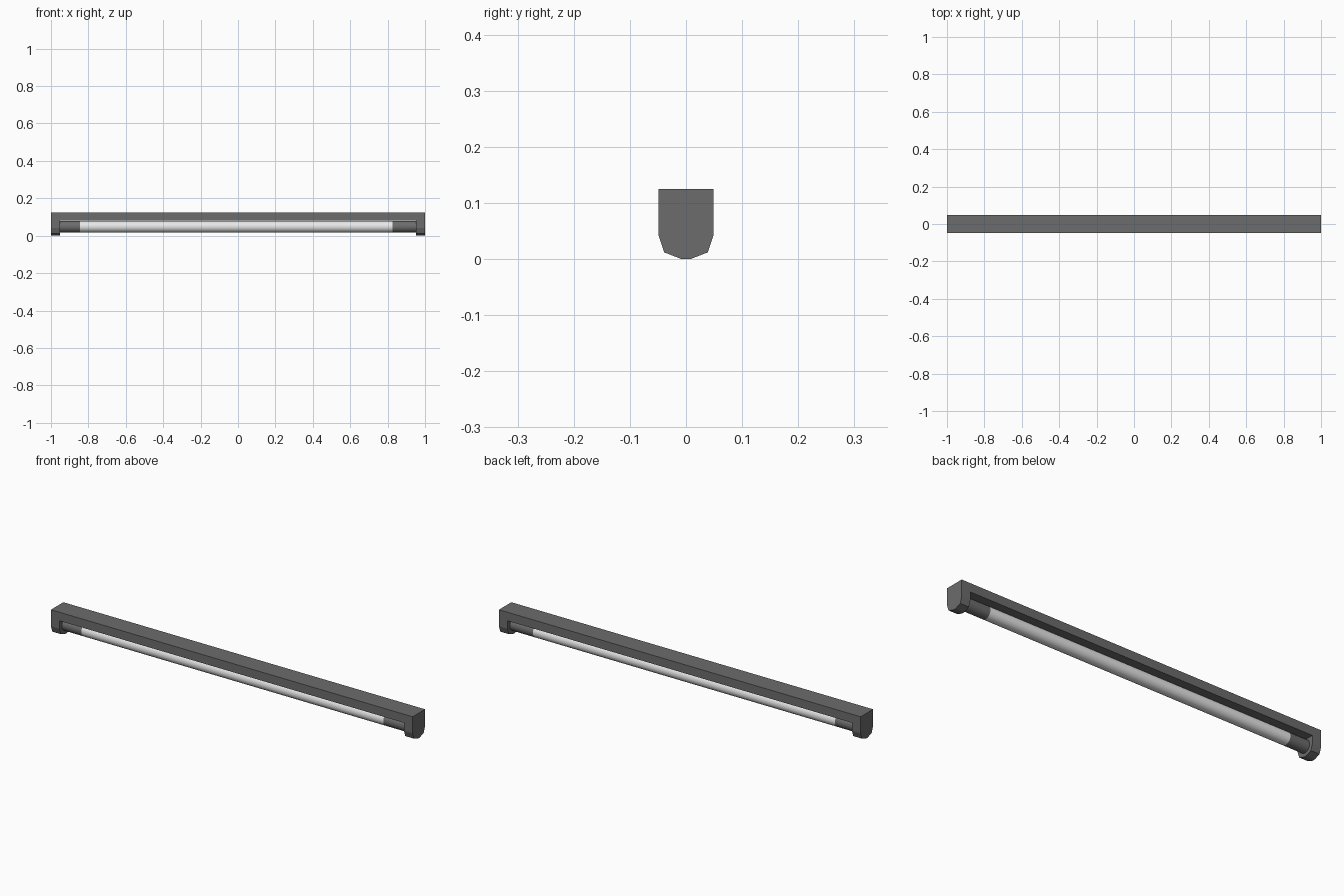
import bpy, bmesh, math

cube = bpy.data.objects.get("Cube")
if cube:
    bpy.data.objects.remove(cube, do_unlink=True)


def material(name, value):
    mat = bpy.data.materials.new(name)
    mat.use_nodes = True
    color = (value, value, value, 1)
    mat.diffuse_color = color
    mat.node_tree.nodes["Principled BSDF"].inputs["Base Color"].default_value = color
    return mat


def finish(bm, name, mats):
    bmesh.ops.recalc_face_normals(bm, faces=bm.faces)
    mesh = bpy.data.meshes.new(name)
    bm.to_mesh(mesh)
    bm.free()
    for mat in mats:
        mesh.materials.append(mat)
    obj = bpy.data.objects.new(name, mesh)
    bpy.context.collection.objects.link(obj)
    return obj


grey = material("dark grey metal", 0.15)
white = material("white glass", 0.8)

# Housing: one shell, a long top bar with a rounded lamp holder at each end
HALF, INNER, UNDER = 1.0, 0.952, 0.082
side = [(0.049, 0.125), (0.049, UNDER), (0.049, 0.042), (0.039, 0.012), (0.008, 0)]
profile = side + [(-y, z) for y, z in reversed(side)]
n = len(profile)
bm = bmesh.new()
rings = [[bm.verts.new((x, y, z)) for y, z in profile]
         for x in (-HALF, -INNER, INNER, HALF)]


def span(a, b, edges):
    for i in edges:
        j = (i + 1) % n
        bm.faces.new((a[i], a[j], b[j], b[i]))


span(rings[0], rings[1], range(n))
span(rings[2], rings[3], range(n))
span(rings[1], rings[2], (0, n - 2, n - 1))
bm.faces.new((rings[1][1], rings[1][n - 2], rings[2][n - 2], rings[2][1]))
for ring in (rings[0], rings[3]):
    bm.faces.new(ring)
for ring in (rings[1], rings[2]):
    bm.faces.new(ring[1:n - 1])
finish(bm, "housing", [grey])

# Lamp tube: glass in the middle, metal sleeves at both ends
SIDES, RADIUS, CENTRE = 32, 0.031, 0.048
bm = bmesh.new()
tube = [[bm.verts.new((x, RADIUS * math.cos(t), CENTRE + RADIUS * math.sin(t)))
         for t in (math.tau * k / SIDES for k in range(SIDES))]
        for x in (-0.955, -0.845, 0.825, 0.955)]
for s in range(3):
    for k in range(SIDES):
        j = (k + 1) % SIDES
        face = bm.faces.new((tube[s][k], tube[s][j], tube[s + 1][j], tube[s + 1][k]))
        face.material_index = 1 if s == 1 else 0
        face.smooth = True
for ring in (tube[0], tube[3]):
    bm.faces.new(ring)
lamp = finish(bm, "lamp_tube", [grey, white])
bpy.ops.object.select_all(action="DESELECT")
lamp.select_set(True)
bpy.context.view_layer.objects.active = lamp
bpy.ops.object.shade_smooth_by_angle()
